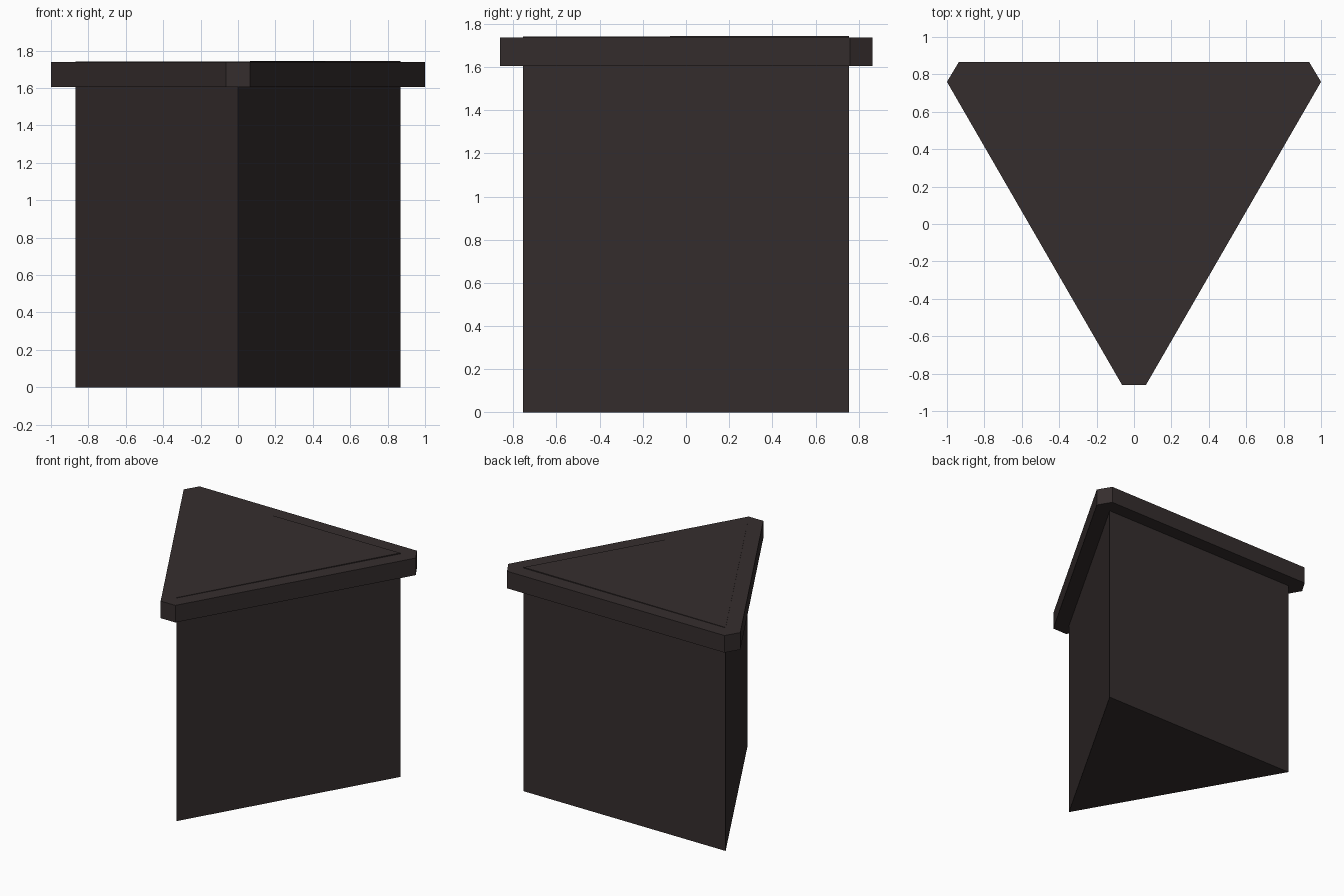
import bpy, bmesh

if "Cube" in bpy.data.objects:
    bpy.data.objects.remove(bpy.data.objects["Cube"])


def material(name, rgb):
    m = bpy.data.materials.new(name)
    m.diffuse_color = (*rgb, 1.0)
    m.use_nodes = True
    m.node_tree.nodes["Principled BSDF"].inputs["Base Color"].default_value = m.diffuse_color
    return m


def prism(name, outline, z0, z1, mat):
    """Extrude a counter-clockwise outline between two heights."""
    bm = bmesh.new()
    low = [bm.verts.new((x, y, z0)) for x, y in outline]
    high = [bm.verts.new((x, y, z1)) for x, y in outline]
    bm.faces.new(low[::-1])
    bm.faces.new(high)
    n = len(outline)
    for i in range(n):
        j = (i + 1) % n
        bm.faces.new((low[i], low[j], high[j], high[i]))
    mesh = bpy.data.meshes.new(name)
    bm.to_mesh(mesh)
    bm.free()
    mesh.materials.append(mat)
    obj = bpy.data.objects.new(name, mesh)
    bpy.context.collection.objects.link(obj)
    return obj


dark_brown = material("dark_brown", (0.036, 0.027, 0.027))

# Triangular column, pointing to the front
triangle = [(0, -0.755), (0.87, 0.755), (-0.87, 0.755)]
prism("column", triangle, 0, 1.61, dark_brown)

# Overhanging slab with clipped corners
slab = [(-0.063, -0.862), (0.063, -0.862), (1.0, 0.76),
        (0.937, 0.865), (-0.937, 0.865), (-1.0, 0.76)]
prism("top_slab", slab, 1.605, 1.738, dark_brown)

# Thin triangular panel on the slab, with its back right corner slightly raised
panel = prism("top_panel", triangle, 1.735, 1.741, dark_brown)
for v in panel.data.vertices:
    if v.co.z > 1.738 and v.co.x > 0.5:
        v.co.z += 0.004
